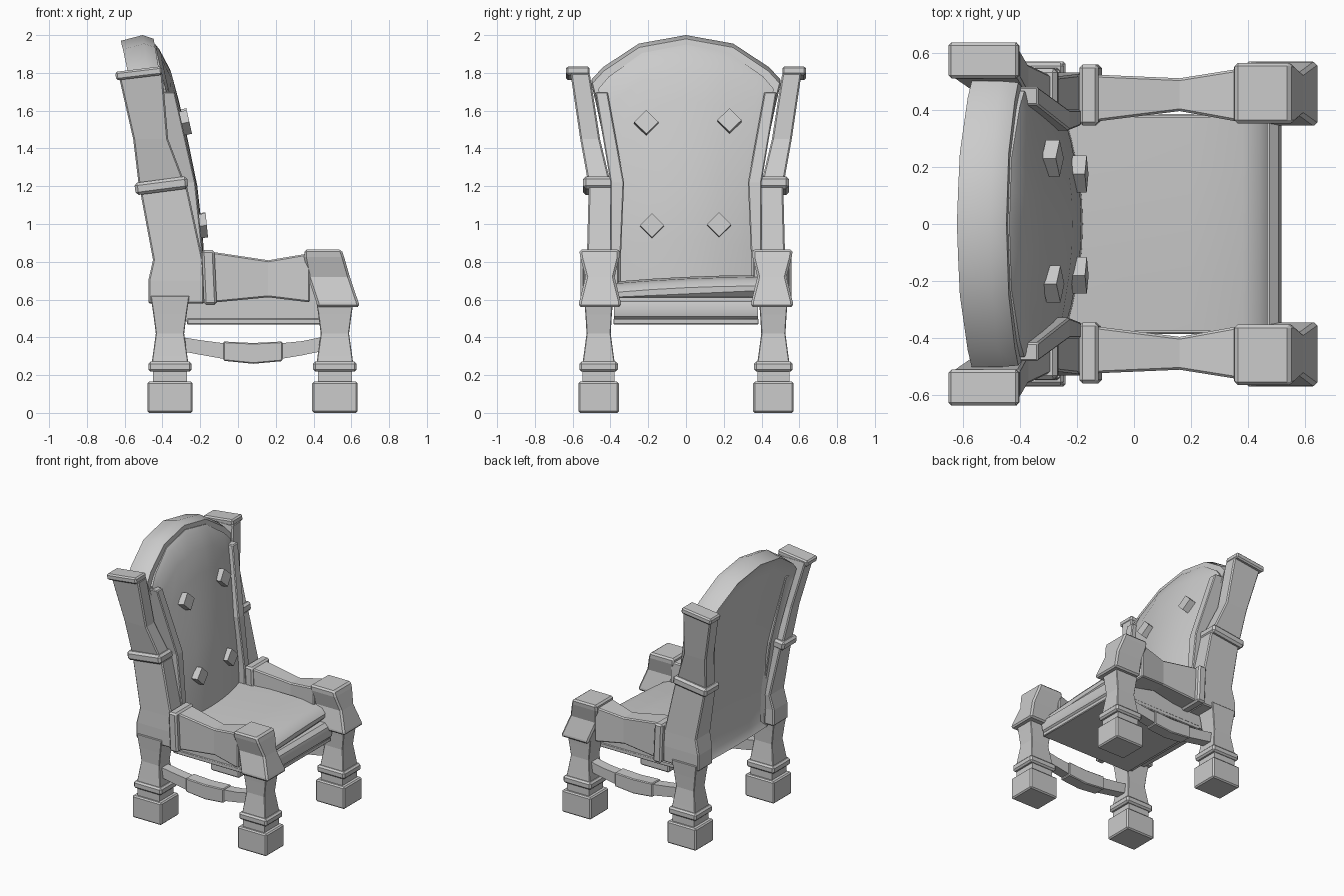
import bpy, bmesh, math

if "Cube" in bpy.data.objects:
    bpy.data.objects.remove(bpy.data.objects["Cube"])


def finish(name, bm, mirror=False, bevel=0.0, smooth=False):
    bmesh.ops.recalc_face_normals(bm, faces=bm.faces)
    me = bpy.data.meshes.new(name)
    bm.to_mesh(me)
    bm.free()
    ob = bpy.data.objects.new(name, me)
    bpy.context.collection.objects.link(ob)
    if bevel:
        m = ob.modifiers.new("bevel", 'BEVEL')
        m.width, m.segments, m.limit_method = bevel, 1, 'ANGLE'
        m.angle_limit = math.radians(40)
    if mirror:
        m = ob.modifiers.new("mirror", 'MIRROR')
        m.use_axis = (False, True, False)
    if smooth:
        bpy.context.view_layer.objects.active = ob
        ob.select_set(True)
        bpy.ops.object.shade_smooth_by_angle(angle=math.radians(35))
        ob.select_set(False)
    return ob


def loft(name, secs, axis='z', skew=0.0, bevel=0.008):
    """Rectangular sections (t, a0, a1, b0, b1): along z a=x b=y, along x a=y b=z."""
    bm = bmesh.new()
    rings = []
    for t, a0, a1, b0, b1 in secs:
        ring = []
        for a, b in ((a0, b0), (a1, b0), (a1, b1), (a0, b1)):
            tt = t + skew * (a - (a0 + a1) / 2)
            ring.append(bm.verts.new((a, b, tt) if axis == 'z' else (tt, a, b)))
        rings.append(ring)
    for r, s in zip(rings, rings[1:]):
        for i in range(4):
            j = (i + 1) % 4
            bm.faces.new((r[i], r[j], s[j], s[i]))
    bm.faces.new(rings[0])
    bm.faces.new(rings[-1])
    return finish(name, bm, True, bevel)


def lerp(table, t):
    for (a, va), (b, vb) in zip(table, table[1:]):
        if t <= b:
            return va + (vb - va) * max(0, (t - a) / (b - a))
    return table[-1][1]


# Legs: foot, neck, ring and waisted shaft
for name, cx in (("back_leg", -0.36), ("front_leg", 0.513)):
    parts = (("foot", 0.009, [(0, .12, .107), (.165, .12, .107)]),
             ("neck", 0, [(.15, .09, .085), (.23, .09, .085)]),
             ("ring", .012, [(.218, .115, .102), (.272, .115, .102)]),
             ("shaft", .004, [(.26, .097, .086), (.3, .092, .08), (.42, .075, .064),
                              (.52, .088, .07), (.62, .103, .078)]))
    for part, bev, rows in parts:
        loft(f"{name}_{part}", [(z, cx - a, cx + a, .4625 - b, .4625 + b)
                                for z, a, b in rows], bevel=bev)

# Back posts with bands and caps
loft("back_post_lower", [(.58, -.475, -.18, .36, .53), (.7, -.475, -.18, .36, .53),
                         (.81, -.45, -.185, .35, .525), (1.2, -.523, -.27, .385, .515)])
loft("back_post_upper", [(1.2, -.525, -.275, .395, .515), (1.45, -.555, -.37, .455, .56),
                         (1.8, -.635, -.40, .51, .612)])
loft("back_post_band", [(1.17, -.54, -.262, .375, .545), (1.235, -.55, -.27, .375, .545)],
     skew=.13, bevel=.015)
loft("back_post_cap", [(1.775, -.645, -.40, .51, .635), (1.82, -.65, -.405, .51, .635)],
     skew=.12, bevel=.01)

# Wings between posts and back cushion
loft("back_wing", [(.58, -.4, -.18, .345, .39), (.86, -.41, -.187, .343, .40),
                   (1.22, -.47, -.225, .328, .40), (1.7, -.54, -.335, .415, .48)], bevel=.006)

# Arms, arm bands and front arm blocks
loft("arm", [(-.2, .36, .525, .585, .85), (-.12, .36, .522, .585, .85),
             (.16, .395, .51, .612, .808), (.38, .355, .545, .585, .845)], axis='x')
loft("arm_band", [(.572, -.18, -.112, .345, .558), (.862, -.192, -.125, .345, .558)], bevel=.012)
loft("arm_front_block", [(.56, .42, .645, .343, .568), (.585, .415, .638, .345, .566),
                         (.72, .37, .592, .378, .532), (.825, .35, .562, .352, .56),
                         (.865, .352, .548, .352, .565)], bevel=.012)

# Sagging side stretchers
loft("stretcher", [(-.32, .425, .5, .33, .405), (-.2, .425, .5, .308, .385),
                   (-.07, .425, .5, .285, .368), (.08, .425, .5, .275, .36),
                   (.22, .425, .5, .285, .368), (.34, .425, .5, .305, .38),
                   (.46, .425, .5, .33, .405)], axis='x', bevel=0)
loft("stretcher_collar", [(-.078, .415, .51, .276, .378), (.08, .415, .51, .26, .37),
                          (.235, .415, .51, .274, .378)], axis='x', bevel=.006)

# Backrest shapes: both layers follow the same arched, leaning surface
WIDTH = [(.55, .38), (.9, .37), (1.2, .39), (1.6, .46), (1.77, .5)]
ARCH = [(0, 2.0), (.5, 1.955), (.88, 1.83), (1, 1.765)]
REAR = [(.55, -.42), (.8, -.43), (1.2, -.48), (1.8, -.59), (2, -.625)]
FACE = [(.55, -.175), (.9, -.182), (1.2, -.215), (1.54, -.285), (1.8, -.35), (1.96, -.435)]
US = (-1, -.88, -.5, -.25, 0, .25, .5, .88, 1)
VS = (0, .25, .46, .64, .8, .92, 1)


def slab(name, layers, recess=False):
    """Layers run back to front: (x function, width scale, top drop, z bottom)."""
    bm = bmesh.new()
    n, m = len(US), len(VS)
    grids = []
    for fx, s, drop, z0 in layers:
        g = []
        for v in VS:
            row = []
            for u in US:
                z = z0 + v * (lerp(ARCH, abs(u)) - drop - z0)
                w = lerp(WIDTH, .56 + v * 1.21) * s
                row.append(bm.verts.new((fx(u, z), u * w, z)))
            g.append(row)
        grids.append(g)

    def skin(g):
        return [bm.faces.new((g[i][j], g[i][j + 1], g[i + 1][j + 1], g[i + 1][j]))
                for i in range(m - 1) for j in range(n - 1)]

    def rim(g):
        return (g[0][:] + [r[-1] for r in g[1:]] + g[-1][-2::-1]
                + [r[0] for r in g[-2:0:-1]])

    back = skin(grids[0])
    skin(grids[-1])
    for a, b in zip(grids, grids[1:]):
        p, q = rim(a), rim(b)
        for i in range(len(p)):
            k = (i + 1) % len(p)
            bm.faces.new((p[i], p[k], q[k], q[i]))
    # Only the end grids keep their interior points
    bmesh.ops.delete(bm, geom=[v for v in bm.verts if not v.link_faces], context='VERTS')
    bmesh.ops.recalc_face_normals(bm, faces=bm.faces)
    if recess:
        bmesh.ops.inset_region(bm, faces=back, thickness=.05, use_even_offset=True)
        bmesh.ops.translate(bm, vec=(.03, 0, 0), verts=list({v for f in back for v in f.verts}))
    return finish(name, bm, smooth=True)


slab("backrest_frame", [(lambda u, z: lerp(REAR, z) + .01 * u * u, 1, .03, .56),
                        (lambda u, z: lerp(REAR, z) + .12, 1, 0, .56),
                        (lambda u, z: lerp(REAR, z) + .175, .99, .02, .56)], recess=True)
slab("back_cushion", [(lambda u, z: lerp(REAR, z) + .12, .93, .05, .58),
                      (lambda u, z: max(lerp(FACE, z) - .055, lerp(REAR, z) + .18), .93, .05, .58),
                      (lambda u, z: lerp(FACE, z) - .05 * u * u, .88, .075, .59)])

# Diamond buttons on the back cushion
for y, z in ((-.21, 1.535), (.23, 1.545), (-.18, .99), (.175, .995)):
    tilt = .22 if z > 1.2 else .1
    bpy.ops.mesh.primitive_cylinder_add(vertices=4, radius=.064, depth=.05,
                                        location=(lerp(FACE, z) + .002, y, z),
                                        rotation=(0, math.pi / 2 - tilt, 0))
    bpy.context.object.name = "back_button"


def extrude_y(name, profile, half, bevel=0.0, tilt=0.0, crown=0.0):
    """Side profile (x, z) swept across the chair."""
    bm = bmesh.new()
    rows = [[bm.verts.new((x, half * u, z + tilt * half * u
                           + (crown * (1 - u * u) if z > .65 else 0))) for x, z in profile]
            for u in (-1, -.5, 0, .5, 1)]
    n = len(profile)
    for r, s in zip(rows, rows[1:]):
        for i in range(n):
            bm.faces.new((r[i], r[(i + 1) % n], s[(i + 1) % n], s[i]))
    bm.faces.new(rows[0])
    bm.faces.new(rows[-1])
    return finish(name, bm, bevel=bevel, smooth=True)


# Seat: base board, rolled front rail and cushion
extrude_y("seat_base", [(-.27, .468), (.5, .468), (.5, .5), (-.27, .5)], .385, .005)
extrude_y("seat_roll", [(-.3, .485), (.48, .485), (.508, .51), (.517, .55), (.505, .59),
                        (.475, .612), (-.3, .625)], .38)
extrude_y("seat_cushion", [(-.3, .6), (.44, .6), (.468, .63), (.468, .655), (.44, .685),
                           (.38, .702), (.2, .712), (-.3, .712)], .375, tilt=.045, crown=.008)
